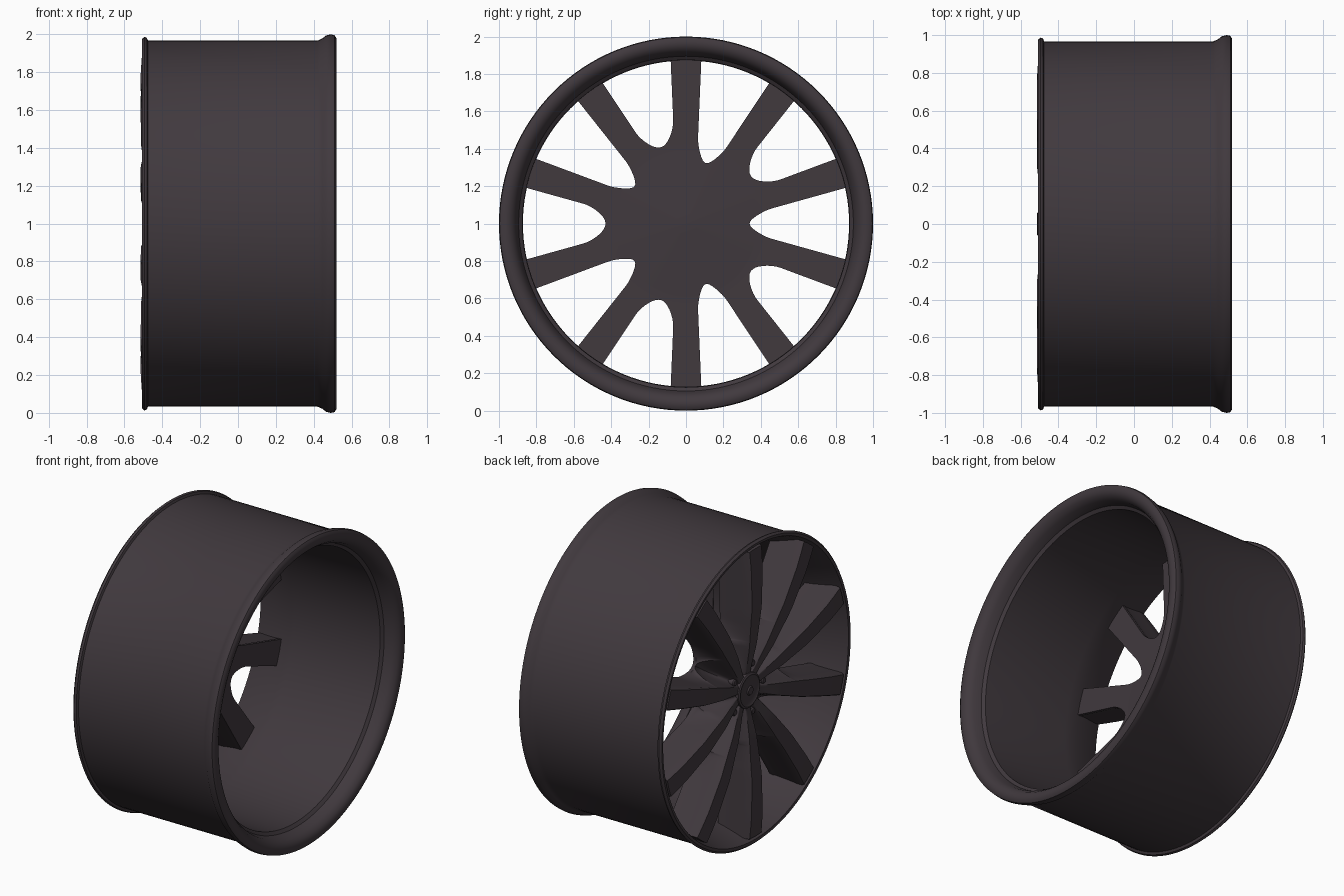
import bpy, bmesh, math

if "Cube" in bpy.data.objects:
    bpy.data.objects.remove(bpy.data.objects["Cube"])

# Single dark metal colour
metal = bpy.data.materials.new("dark_metal")
metal.diffuse_color = (0.052, 0.041, 0.048, 1)
metal.use_nodes = True
metal.node_tree.nodes["Principled BSDF"].inputs["Base Color"].default_value = metal.diffuse_color


def finish(bm, name, angle=35):
    bmesh.ops.remove_doubles(bm, verts=bm.verts, dist=0.0004)
    bmesh.ops.recalc_face_normals(bm, faces=bm.faces)
    me = bpy.data.meshes.new(name)
    bm.to_mesh(me)
    bm.free()
    me.materials.append(metal)
    ob = bpy.data.objects.new(name, me)
    bpy.context.collection.objects.link(ob)
    bpy.ops.object.select_all(action='DESELECT')
    ob.select_set(True)
    bpy.context.view_layer.objects.active = ob
    bpy.ops.object.shade_smooth_by_angle(angle=math.radians(angle))
    return ob


def polar(x, r, a, cy=0.0, cz=1.0):
    return (x, cy + r * math.cos(a), cz + r * math.sin(a))


def lathe(name, profile, n, closed=True, cy=0.0, cz=1.0):
    """Spin an (x, r) profile round an axis along x."""
    bm = bmesh.new()
    rings = [[bm.verts.new(polar(x, r, 2 * math.pi * i / n, cy, cz)) for i in range(n)]
             for x, r in profile]
    m = len(rings)
    for k in range(m if closed else m - 1):
        p, q = rings[k], rings[(k + 1) % m]
        for i in range(n):
            j = (i + 1) % n
            bm.faces.new((p[i], p[j], q[j], q[i]))
    return finish(bm, name)


def interp(pts, r):
    for (r0, v0), (r1, v1) in zip(pts, pts[1:]):
        if r <= r1:
            return v0 + (v1 - v0) * max(0, r - r0) / (r1 - r0)
    return pts[-1][1]


# Barrel with a thin front flange and a wide rear lip
lathe("rim_barrel", [
    (-0.505, 0.957), (-0.508, 0.975), (-0.495, 0.987), (-0.482, 0.982), (-0.476, 0.967),
    (0.42, 0.967), (0.445, 0.978), (0.465, 0.994), (0.49, 1.0), (0.51, 0.996), (0.52, 0.98),
    (0.52, 0.955), (0.51, 0.93), (0.48, 0.908), (0.43, 0.895), (0.415, 0.875),
    (-0.2, 0.872), (-0.3, 0.885), (-0.42, 0.925), (-0.49, 0.95)], 128)

# Spoke disc: ten spokes, ten windows whose inner ends alternate in radius
SEC = math.radians(18)
TIPS = (0.34, 0.43)
ridge = [(0, -0.445), (0.12, -0.45), (0.3, -0.485), (0.55, -0.512), (0.8, -0.515), (0.94, -0.503)]
valley = [(0, -0.44), (0.15, -0.435), (0.22, -0.39), (0.3, -0.335), (0.38, -0.31), (0.94, -0.31)]
topw = [(0, 0.02), (0.1, 0.022), (0.3, 0.042), (0.5, 0.055), (0.94, 0.068)]
back = [(0, -0.265), (0.4, -0.29), (0.94, -0.29)]
radii = {0, .06, .1, .13, .17, .2, .23, .27, .31, .62, .7, .78, .86, .94}
for t in TIPS:
    radii |= {round(t + d, 4) for d in (0, .003, .01, .022, .04, .06, .085, .11, .13)}
radii = sorted(radii)


def half_angle(r, tip):
    """Angle from spoke centreline to the window edge."""
    if r <= tip:
        return SEC
    t = min(1, (r - tip) / 0.13)
    s = 0.06 + 0.02 * (r - 0.4) / 0.5
    b = (r * math.sin(SEC) - s) * math.sqrt(1 - (1 - t) ** 2)
    return SEC - math.asin(b / r)


bm = bmesh.new()
for k in range(10):
    centre = math.radians(18 + 36 * k)
    for side in (-1, 1):
        window = (k if side < 0 else k + 1) % 2
        tip = TIPS[window]
        front, rear = [], []
        for r in radii:
            amax = half_angle(r, tip)
            ae = min(interp(topw, r) / max(r, 0.01), 0.85 * amax)
            cols = [(0, 0), (0.5 * ae, 0), (0.9 * ae, 0)]
            for u in (0.0, 0.15, 0.35, 0.6, 0.8, 1.0):
                cols.append((ae + (amax - ae) * u, 0.06 + 0.94 * (1 - (1 - u) ** 2)))
            xr, xv, xb = interp(ridge, r), interp(valley, r), interp(back, r)
            front.append([bm.verts.new(polar(xr + (xv - xr) * h, r, centre + side * a))
                          for a, h in cols])
            rear.append([bm.verts.new(polar(xb, r, centre + side * a)) for a, h in cols])
        n = len(front[0])
        for i in range(len(radii) - 1):
            for g in (front, rear):
                for j in range(n - 1):
                    bm.faces.new((g[i][j], g[i][j + 1], g[i + 1][j + 1], g[i + 1][j]))
            if radii[i] >= tip - 1e-6:   # window wall
                bm.faces.new((front[i][-1], front[i + 1][-1], rear[i + 1][-1], rear[i][-1]))
        for j in range(n - 1):           # outer end, buried in the barrel
            bm.faces.new((front[-1][j], front[-1][j + 1], rear[-1][j + 1], rear[-1][j]))
finish(bm, "spokes", 40)

# Centre cap
lathe("centre_cap", [(-0.42, 0.115), (-0.458, 0.112), (-0.464, 0.1), (-0.458, 0.09),
                     (-0.462, 0.03), (-0.47, 0.025), (-0.47, 0.0)], 40, closed=False)

# Five wheel bolts in the valleys
for k in range(5):
    a = math.radians(36 + 72 * k)
    lathe("wheel_bolt", [(-0.38, 0.022), (-0.445, 0.022), (-0.452, 0.016), (-0.452, 0.0)], 12,
          closed=False, cy=0.165 * math.cos(a), cz=1 + 0.165 * math.sin(a))
